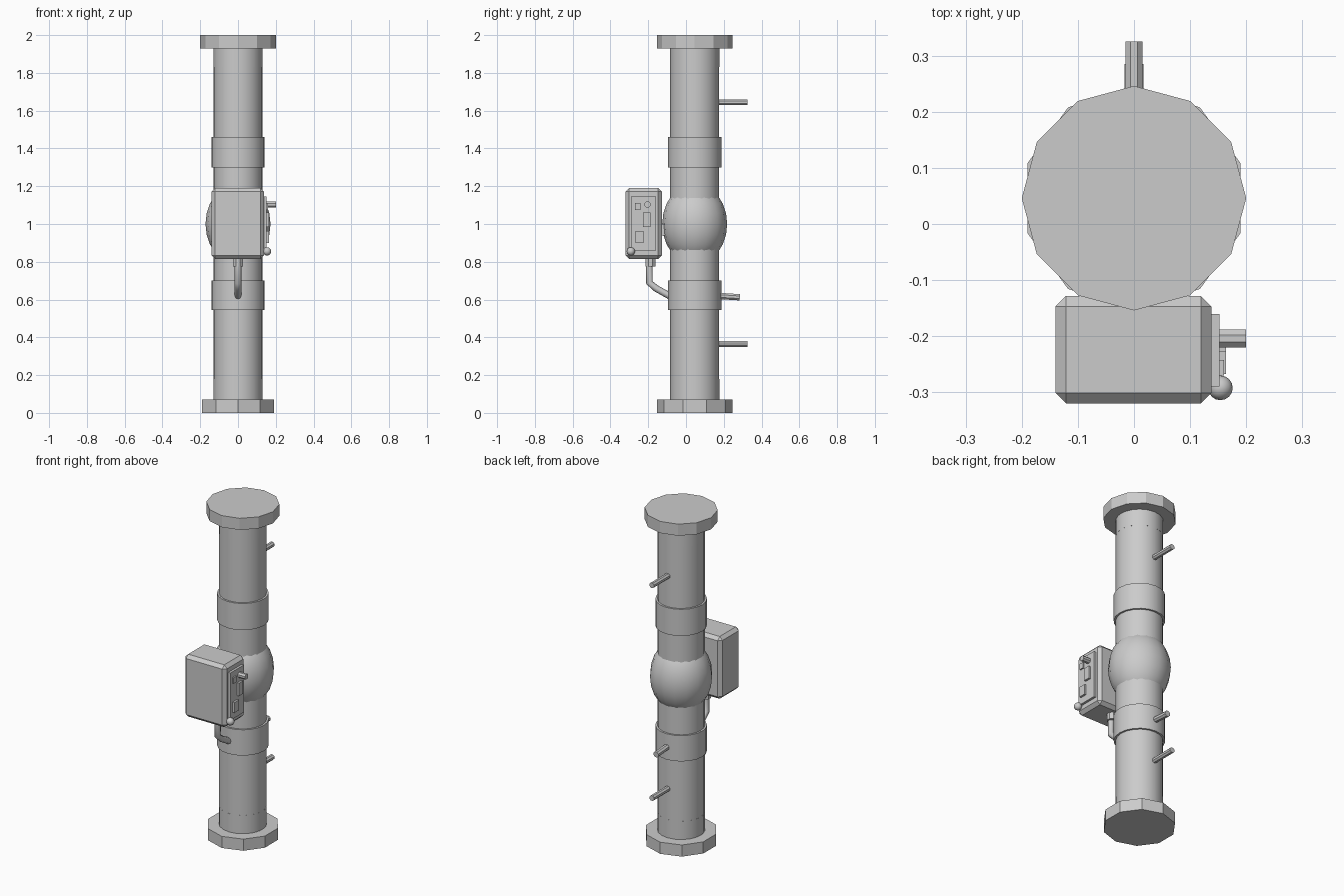
import bpy, bmesh
from math import radians, pi
from mathutils import Vector

if "Cube" in bpy.data.objects:
    bpy.data.objects.remove(bpy.data.objects["Cube"])

CY = 0.046  # y of the column axis


def finish(ob, name, smooth=False):
    ob.name = name
    ob.data.name = name
    if smooth:
        bpy.ops.object.shade_smooth_by_angle(angle=radians(35))
    return ob


def rod(name, a, b, r, sides=16, smooth=True, turn=0.0):
    """Cylinder from point a to point b."""
    a, b = Vector(a), Vector(b)
    d = b - a
    bpy.ops.mesh.primitive_cylinder_add(vertices=sides, radius=r, depth=d.length, location=(a + b) / 2)
    ob = bpy.context.object
    q = Vector((0, 0, 1)).rotation_difference(d)
    ob.rotation_euler = q.to_euler()
    ob.rotation_euler.rotate_axis('Z', turn)
    return finish(ob, name, smooth)


def ring(name, z0, z1, r, sides=20, smooth=True):
    return rod(name, (0, CY, z0), (0, CY, z1), r, sides, smooth)


def box(name, lo, hi, bevel=0.0):
    lo, hi = Vector(lo), Vector(hi)
    bpy.ops.mesh.primitive_cube_add(size=1, location=(lo + hi) / 2)
    ob = bpy.context.object
    ob.scale = hi - lo
    bpy.ops.object.transform_apply(location=False, rotation=False, scale=True)
    if bevel:
        m = ob.modifiers.new("bevel", 'BEVEL')
        m.width = bevel
        m.segments = 1
    return finish(ob, name)


# Column with end flanges, end sleeves and collars
ring("column", 0.05, 1.95, 0.130, 20)
ring("bottom_flange", 0.0, 0.07, 0.2, 10, False)
ring("top_flange", 1.93, 2.0, 0.2, 12, False)
for side, z0, z1 in (("bottom", 0.06, 0.18), ("top", 1.83, 1.94)):
    ring(side + "_sleeve", z0, z1, 0.1305, 18)
for side, z0, z1 in (("lower", 0.545, 0.70), ("upper", 1.30, 1.46)):
    ring(side + "_collar", z0, z1, 0.141)

# Bulging valve body in the middle
bpy.ops.mesh.primitive_uv_sphere_add(segments=16, ring_count=12, radius=0.172, location=(0, CY, 1.0))
bulb = bpy.context.object
bulb.scale.z = 1.25
finish(bulb, "valve_body", True)

# Control box with neck to the valve body
box("control_box", (-0.14, -0.32, 0.815), (0.138, -0.128, 1.19), 0.019)
box("box_neck", (-0.04, -0.14, 0.94), (0.04, -0.08, 1.0))

# Side panel with raised controls, knob and lever
box("side_panel", (0.13, -0.29, 0.86), (0.152, -0.16, 1.145))
box("small_button", (0.145, -0.27, 1.075), (0.160, -0.242, 1.11))
box("tall_switch", (0.145, -0.227, 0.985), (0.164, -0.188, 1.062))
box("square_switch", (0.145, -0.267, 0.90), (0.164, -0.225, 0.962))
rod("side_peg", (0.14, -0.204, 1.103), (0.2, -0.204, 1.103), 0.017, 8, False, pi / 8)
bpy.ops.mesh.primitive_uv_sphere_add(segments=16, ring_count=8, radius=0.022, location=(0.154, -0.292, 0.855))
finish(bpy.context.object, "side_lamp", True)

# Bent pipe from the box underside to the lower collar
rod("pipe_fitting", (0, -0.188, 0.775), (0, -0.188, 0.83), 0.028, 8, False, pi / 8)
curve = bpy.data.curves.new("bent_pipe", 'CURVE')
curve.dimensions = '3D'
curve.bevel_depth = 0.018
curve.bevel_resolution = 2
curve.use_fill_caps = True
spline = curve.splines.new('POLY')
path = [(0, -0.194, 0.80), (0, -0.194, 0.69), (0, -0.16, 0.66), (0, -0.07, 0.61)]
spline.points.add(len(path) - 1)
for p, co in zip(spline.points, path):
    p.co = (*co, 1)
pipe = bpy.data.objects.new("bent_pipe", curve)
bpy.context.collection.objects.link(pipe)

# Pegs on the back
for side, z in (("lower", 0.365), ("upper", 1.645)):
    rod(side + "_back_peg", (0, 0.15, z), (0, 0.325, z), 0.0165, 8, False, pi / 8)
rod("collar_back_peg", (0, 0.16, 0.62), (0, 0.285, 0.612), 0.018, 8, False, pi / 8)
